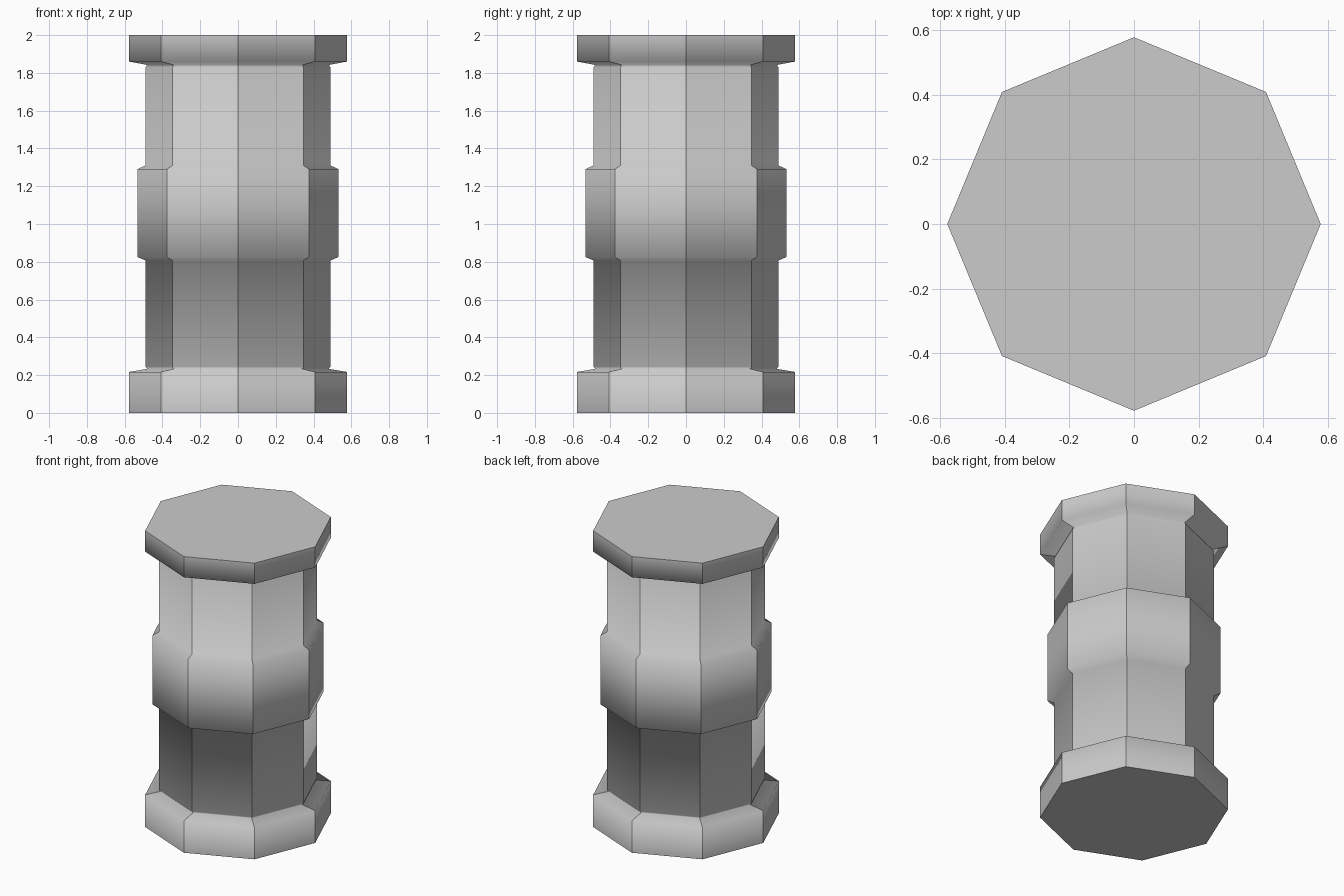
import bpy, bmesh, math

cube = bpy.data.objects.get("Cube")
if cube:
    bpy.data.objects.remove(cube, do_unlink=True)

SIDES = 8

# Plain stone grey
stone = bpy.data.materials.new("stone_grey")
stone.use_nodes = True
colour = (0.6, 0.6, 0.6, 1)
stone.diffuse_color = colour
stone.node_tree.nodes["Principled BSDF"].inputs["Base Color"].default_value = colour

# Half outline as (radius, height): base, neck, shaft, middle band, shaft, neck, cap
profile = [
    (0.577, 0.0), (0.577, 0.217), (0.48, 0.233), (0.49, 0.245),
    (0.49, 0.807), (0.532, 0.825), (0.532, 1.29), (0.49, 1.31),
    (0.49, 1.83), (0.48, 1.842), (0.577, 1.86), (0.577, 2.0),
]


def octagonal_column(name, outline):
    bm = bmesh.new()
    rings = []
    for radius, z in outline:
        angles = [math.tau * i / SIDES for i in range(SIDES)]
        rings.append([bm.verts.new((radius * math.cos(a), radius * math.sin(a), z))
                      for a in angles])
    # Side walls
    for low, high in zip(rings, rings[1:]):
        for i in range(SIDES):
            j = (i + 1) % SIDES
            bm.faces.new((low[i], low[j], high[j], high[i])).smooth = True
    # Flat ends
    ends = [bm.faces.new(rings[0][::-1]), bm.faces.new(rings[-1])]
    # Corners and end rims stay crisp; the mouldings blend along the height
    for edge in bm.edges:
        a, b = edge.verts
        is_corner = abs(a.co.z - b.co.z) > 1e-4
        edge.smooth = not (is_corner or any(f in ends for f in edge.link_faces))
    mesh = bpy.data.meshes.new(name)
    bm.to_mesh(mesh)
    bm.free()
    mesh.materials.append(stone)
    obj = bpy.data.objects.new(name, mesh)
    bpy.context.collection.objects.link(obj)
    return obj


octagonal_column("column", profile)
